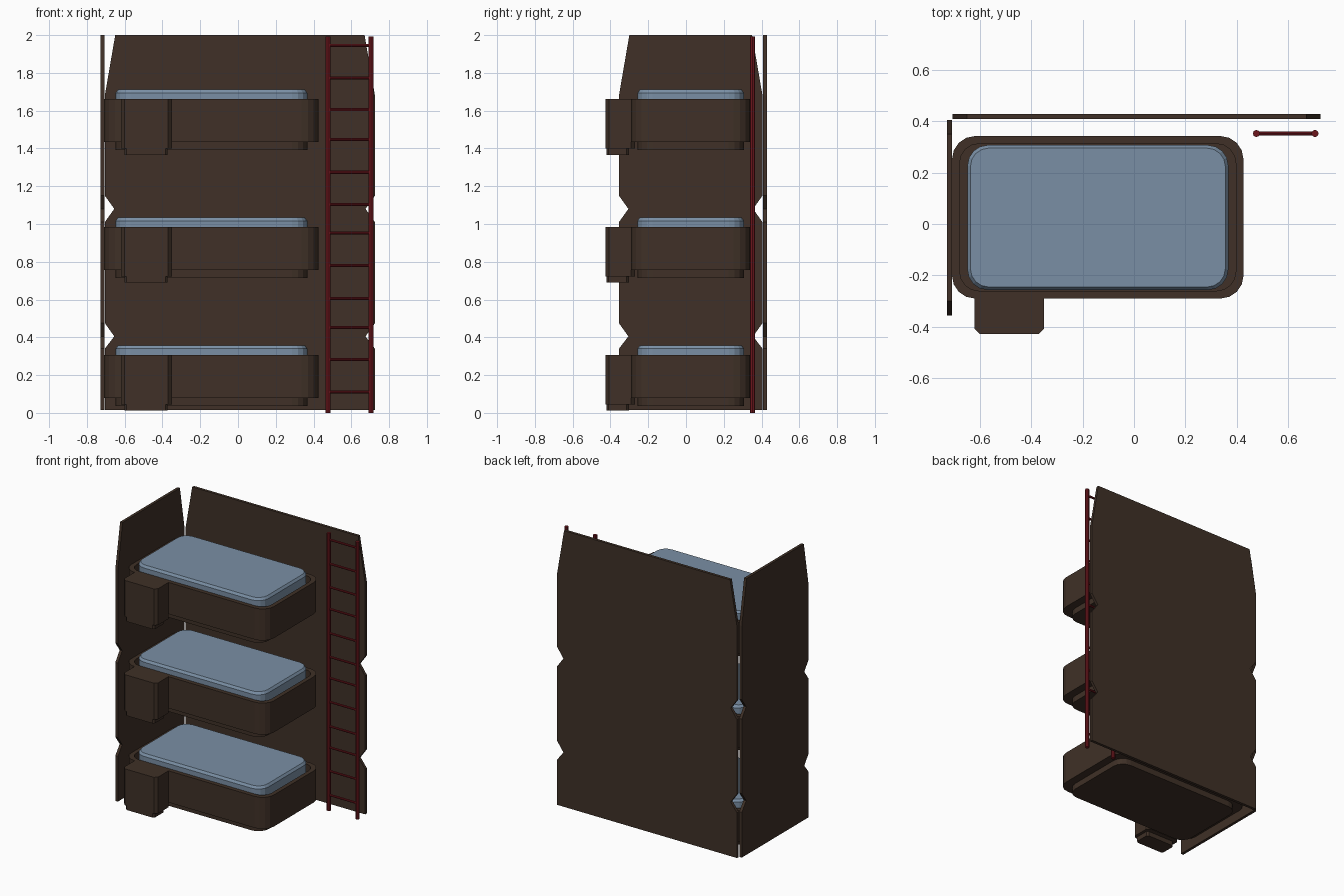
import bpy, bmesh, math
from mathutils import Vector

if "Cube" in bpy.data.objects:
    bpy.data.objects.remove(bpy.data.objects["Cube"])


def material(name, rgb):
    m = bpy.data.materials.new(name)
    m.diffuse_color = (*rgb, 1)
    m.use_nodes = True
    m.node_tree.nodes["Principled BSDF"].inputs["Base Color"].default_value = m.diffuse_color
    return m


BROWN = material("dark brown", (0.050, 0.030, 0.020))
BLUE = material("grey blue", (0.195, 0.275, 0.375))
RED = material("dark red", (0.150, 0.008, 0.012))


def finish(name, bm, mat):
    bmesh.ops.recalc_face_normals(bm, faces=bm.faces)
    me = bpy.data.meshes.new(name)
    bm.to_mesh(me)
    bm.free()
    me.materials.append(mat)
    ob = bpy.data.objects.new(name, me)
    bpy.context.collection.objects.link(ob)
    return ob


def rounded(x0, x1, y0, y1, r, seg):
    """Outline of a rectangle with faceted round corners."""
    pts = []
    corners = [(x1 - r, y1 - r), (x0 + r, y1 - r), (x0 + r, y0 + r), (x1 - r, y0 + r)]
    for i, (cx, cy) in enumerate(corners):
        for s in range(seg + 1):
            a = math.pi / 2 * (i + s / seg)
            pts.append((cx + r * math.cos(a), cy + r * math.sin(a)))
    return pts


def loft(name, rings, mat):
    """Join (outline, z) rings into a closed solid."""
    bm = bmesh.new()
    loops = [[bm.verts.new((x, y, z)) for x, y in pts] for pts, z in rings]
    for a, b in zip(loops, loops[1:]):
        for i in range(len(a)):
            j = (i + 1) % len(a)
            bm.faces.new((a[i], a[j], b[j], b[i]))
    bm.faces.new(loops[0][::-1])
    bm.faces.new(loops[-1])
    return finish(name, bm, mat)


def panel(name, half, place, thick):
    """Notched wall panel, symmetric profile (offset, z), extruded along thick."""
    side = [(half, 0.015), (half, 0.34), (half - 0.05, 0.405), (half, 0.475),
            (half, 1.01), (half - 0.05, 1.08), (half, 1.15),
            (half, 1.68), (half - 0.055, 2.0)]
    outline = side + [(-u, z) for u, z in reversed(side)]
    bm = bmesh.new()
    f = bm.faces.new([bm.verts.new(place(u, z)) for u, z in outline])
    ext = bmesh.ops.extrude_face_region(bm, geom=[f])["geom"]
    bmesh.ops.translate(bm, vec=thick, verts=[v for v in ext if isinstance(v, bmesh.types.BMVert)])
    return finish(name, bm, BROWN)


def rod(name, a, b, r, sides):
    a, b = Vector(a), Vector(b)
    bm = bmesh.new()
    bmesh.ops.create_cone(bm, cap_ends=True, segments=sides, radius1=r, radius2=r, depth=(b - a).length)
    bm.transform((b - a).to_track_quat('Z', 'Y').to_matrix().to_4x4())
    bmesh.ops.translate(bm, vec=(a + b) / 2, verts=bm.verts)
    return finish(name, bm, RED)


# Wall panels
panel("back_panel", 0.715, lambda u, z: (u + 0.01, 0.408, z), (0, 0.02, 0))
panel("side_panel", 0.38, lambda u, z: (-0.727, u + 0.025, z), (0.02, 0, 0))

# Three bunks, each with tray, mattress and locker
for n in range(3):
    h = n * 0.677
    outer = rounded(-0.708, 0.426, -0.29, 0.342, 0.09, 4)
    inner = rounded(-0.678, 0.396, -0.26, 0.312, 0.075, 4)
    base = rounded(-0.648, 0.367, -0.256, 0.306, 0.08, 4)
    loft(f"bunk_tray_{n+1}", [(base, h + 0.037), (base, h + 0.08), (outer, h + 0.08),
                              (outer, h + 0.307), (inner, h + 0.307), (inner, h + 0.25)], BROWN)
    bed = rounded(-0.648, 0.367, -0.257, 0.307, 0.08, 4)
    bed_top = rounded(-0.636, 0.355, -0.245, 0.295, 0.07, 4)
    loft(f"mattress_{n+1}", [(bed, h + 0.245), (bed, h + 0.34), (bed_top, h + 0.357)], BLUE)
    # locker: chamfered body over a narrower foot
    body = rounded(-0.62, -0.35, -0.427, -0.27, 0.02, 1)
    foot = rounded(-0.602, -0.372, -0.422, -0.303, 0.012, 1)
    loft(f"locker_{n+1}", [(body, h + 0.045), (body, h + 0.307)], BROWN)
    loft(f"locker_foot_{n+1}", [(foot, h + 0.012), (foot, h + 0.046)], BROWN)

# Ladder
for name, x in (("left", 0.476), ("right", 0.704)):
    rod(f"ladder_rail_{name}", (x, 0.352, 0), (x, 0.352, 1.993), 0.014, 8)
RUNGS = [0.111, 0.283, 0.453, 0.605, 0.78, 0.952, 1.104, 1.274, 1.448, 1.605, 1.773, 1.946]
for i, z in enumerate(RUNGS):
    rod(f"ladder_rung_{i+1}", (0.476, 0.352, z), (0.704, 0.352, z), 0.008, 8)
